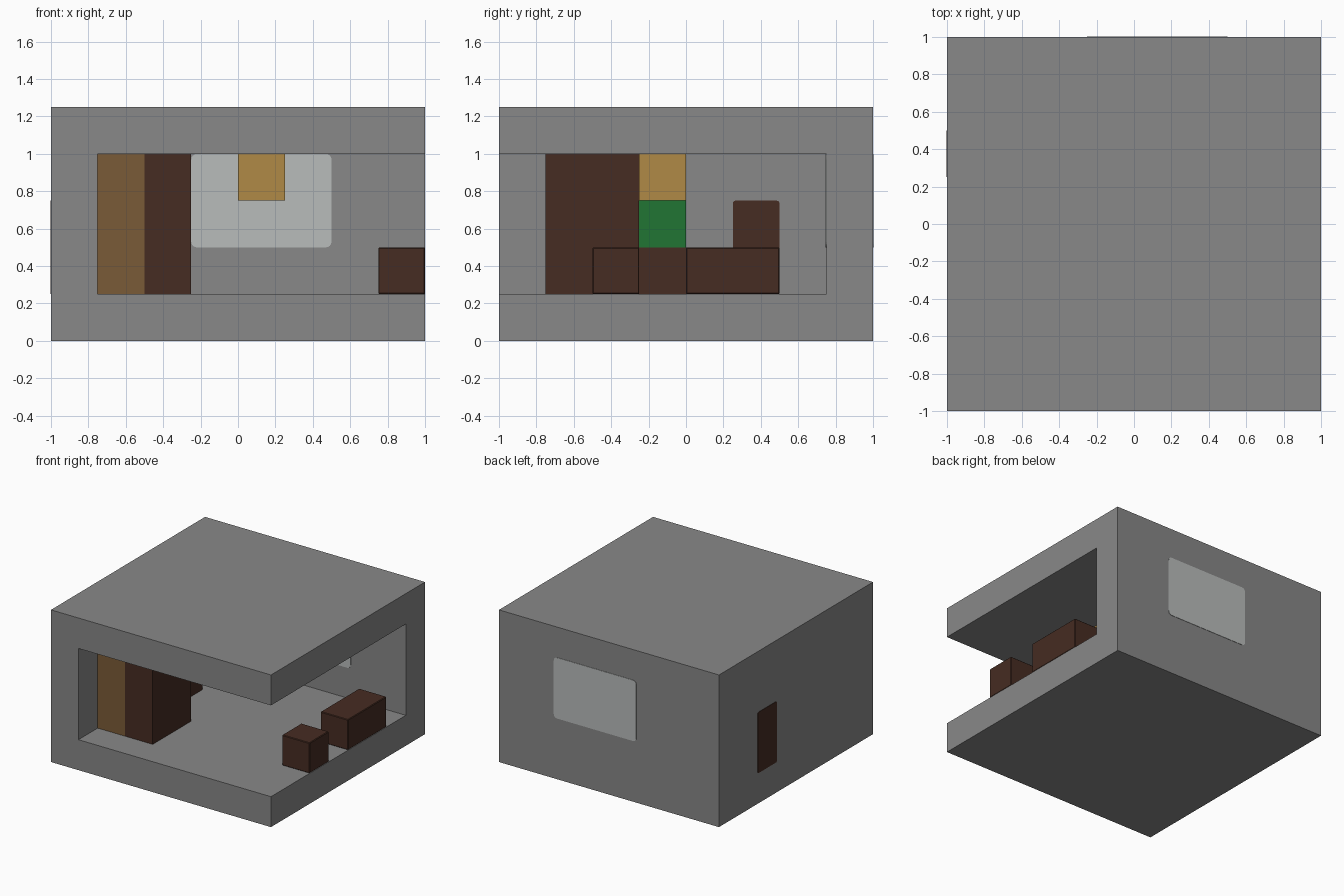
import bpy
import bmesh
from mathutils import Vector

if "Cube" in bpy.data.objects:
    bpy.data.objects.remove(bpy.data.objects["Cube"], do_unlink=True)


def material(name, r, g, b):
    mat = bpy.data.materials.new(name)
    mat.use_nodes = True
    mat.diffuse_color = (r, g, b, 1)
    mat.node_tree.nodes["Principled BSDF"].inputs["Base Color"].default_value = (r, g, b, 1)
    return mat


concrete = material("concrete grey", 0.246, 0.246, 0.246)
dark_wood = material("dark wood", 0.061, 0.025, 0.016)
mid_wood = material("mid wood", 0.195, 0.105, 0.038)
amber = material("amber", 0.434, 0.254, 0.061)
leaf = material("leaf green", 0.015, 0.178, 0.034)
glass = material("pale glass", 0.485, 0.503, 0.497)


def box(name, low, high, mat, radius=0, axis=None, segments=1):
    """Box between two corners; optionally round the edges running along one axis."""
    low, high = Vector(low), Vector(high)
    bm = bmesh.new()
    bmesh.ops.create_cube(bm, size=1)
    for v in bm.verts:
        v.co = (low + high) / 2 + v.co * (high - low)
    if radius:
        edges = [e for e in bm.edges if axis is None
                 or abs((e.verts[0].co - e.verts[1].co)[axis]) > 0.001]
        bmesh.ops.bevel(bm, geom=edges, offset=radius, segments=segments,
                        profile=0.5, affect="EDGES")
    bmesh.ops.recalc_face_normals(bm, faces=bm.faces)
    mesh = bpy.data.meshes.new(name)
    bm.to_mesh(mesh)
    bm.free()
    mesh.materials.append(mat)
    obj = bpy.data.objects.new(name, mesh)
    bpy.context.collection.objects.link(obj)
    return obj


# Room shell, open at the front and on its left side
shell = box("room_shell", (-1, -1, 0), (1, 1, 1.25), concrete)
cutter = box("room_cutter", (-0.75, -1.2, 0.25), (1.2, 0.75, 1), concrete)
cutter.hide_render = True
cutter.hide_viewport = True
cut = shell.modifiers.new("hollow", "BOOLEAN")
cut.operation = "DIFFERENCE"
cut.solver = "EXACT"
cut.object = cutter

# Window and door pass through the walls, just proud of both faces
box("window", (-0.25, 0.747, 0.5), (0.5, 1.003, 1), glass, 0.03, axis=1, segments=4)
box("door", (-1.003, 0.25, 0.25), (-0.747, 0.5, 0.75), dark_wood, 0.015, axis=0, segments=3)

# Tall cupboards beside the wall
box("light_cupboard", (-0.75, -0.75, 0.25), (-0.5, -0.25, 1), mid_wood)
box("dark_cupboard", (-0.5, -0.75, 0.25), (-0.25, -0.25, 1), dark_wood)

# Low bench with a plant behind the cupboards
box("bench", (-0.75, -0.25, 0.25), (-0.5, 0.25, 0.5), dark_wood)
box("plant", (-0.75, -0.25, 0.5), (-0.5, 0, 0.75), leaf)

# Ceiling lamp
box("ceiling_lamp", (0, -0.25, 0.75), (0.25, 0, 1), amber)

# Seats along the open side
box("stool", (0.75, -0.5, 0.25), (1, -0.25, 0.5), dark_wood, 0.005)
box("sofa", (0.75, 0, 0.25), (1, 0.5, 0.5), dark_wood, 0.005)
